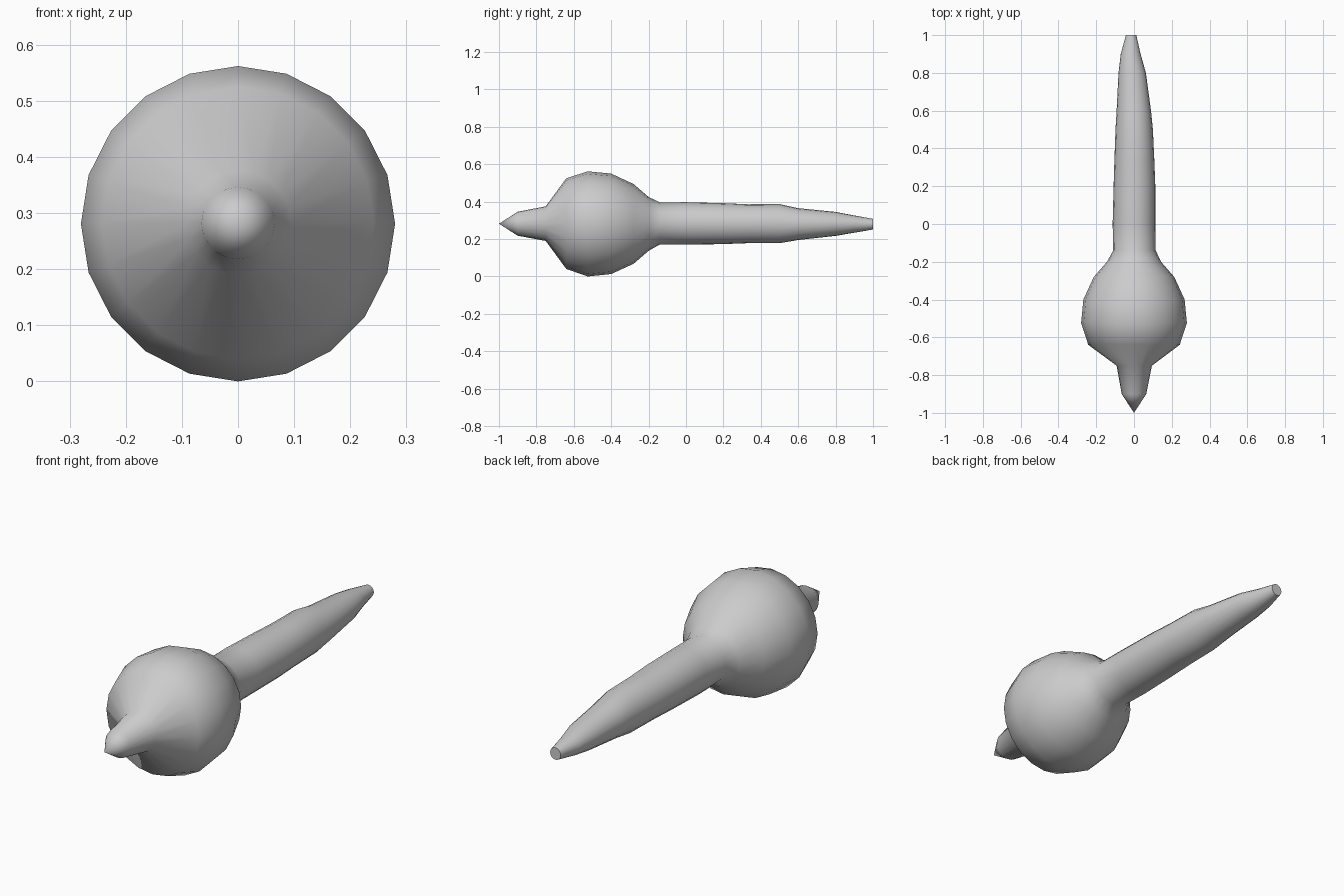
import bpy, bmesh, math

SIDES = 20

# Cross-sections along the length: (y, x min, x max, z min, z max)
SECTIONS = [
    (-0.90, -0.065, 0.065, 0.218, 0.346),   # front spike
    (-0.75, -0.092, 0.095, 0.190, 0.375),
    (-0.64, -0.242, 0.242, 0.040, 0.525),   # ball head
    (-0.525, -0.28, 0.28, 0.000, 0.562),
    (-0.40, -0.268, 0.268, 0.013, 0.550),
    (-0.28, -0.213, 0.213, 0.068, 0.494),
    (-0.20, -0.143, 0.143, 0.137, 0.425),
    (-0.14, -0.110, 0.115, 0.171, 0.396),   # handle
    (0.00, -0.113, 0.113, 0.170, 0.397),
    (0.20, -0.108, 0.113, 0.173, 0.392),
    (0.33, -0.104, 0.108, 0.178, 0.386),
    (0.50, -0.098, 0.100, 0.178, 0.387),
    (0.60, -0.092, 0.090, 0.195, 0.365),
    (0.80, -0.082, 0.063, 0.217, 0.345),
    (0.90, -0.070, 0.035, 0.234, 0.326),
    (1.00, -0.043, 0.012, 0.251, 0.308),
]

bm = bmesh.new()


def ring(y, x0, x1, z0, z1):
    cx, cz, rx, rz = (x0 + x1) / 2, (z0 + z1) / 2, (x1 - x0) / 2, (z1 - z0) / 2
    return [bm.verts.new((cx + rx * math.cos(a), y, cz + rz * math.sin(a)))
            for a in (2 * math.pi * i / SIDES for i in range(SIDES))]


# Loft the body through the rings, with a pointed front and a flat back end
rings = [ring(*s) for s in SECTIONS]
tip = bm.verts.new((0, -1, 0.282))
for i in range(SIDES):
    j = (i + 1) % SIDES
    bm.faces.new((tip, rings[0][i], rings[0][j]))
    for a, b in zip(rings, rings[1:]):
        bm.faces.new((a[i], b[i], b[j], a[j]))
for f in bm.faces:
    f.smooth = True
cap = bm.faces.new(rings[-1])
bmesh.ops.recalc_face_normals(bm, faces=bm.faces)
for e in cap.edges:
    e.smooth = False

mesh = bpy.data.meshes.new("ball_headed_club")
bm.to_mesh(mesh)
bm.free()
club = bpy.data.objects.new("ball_headed_club", mesh)
bpy.context.collection.objects.link(club)
